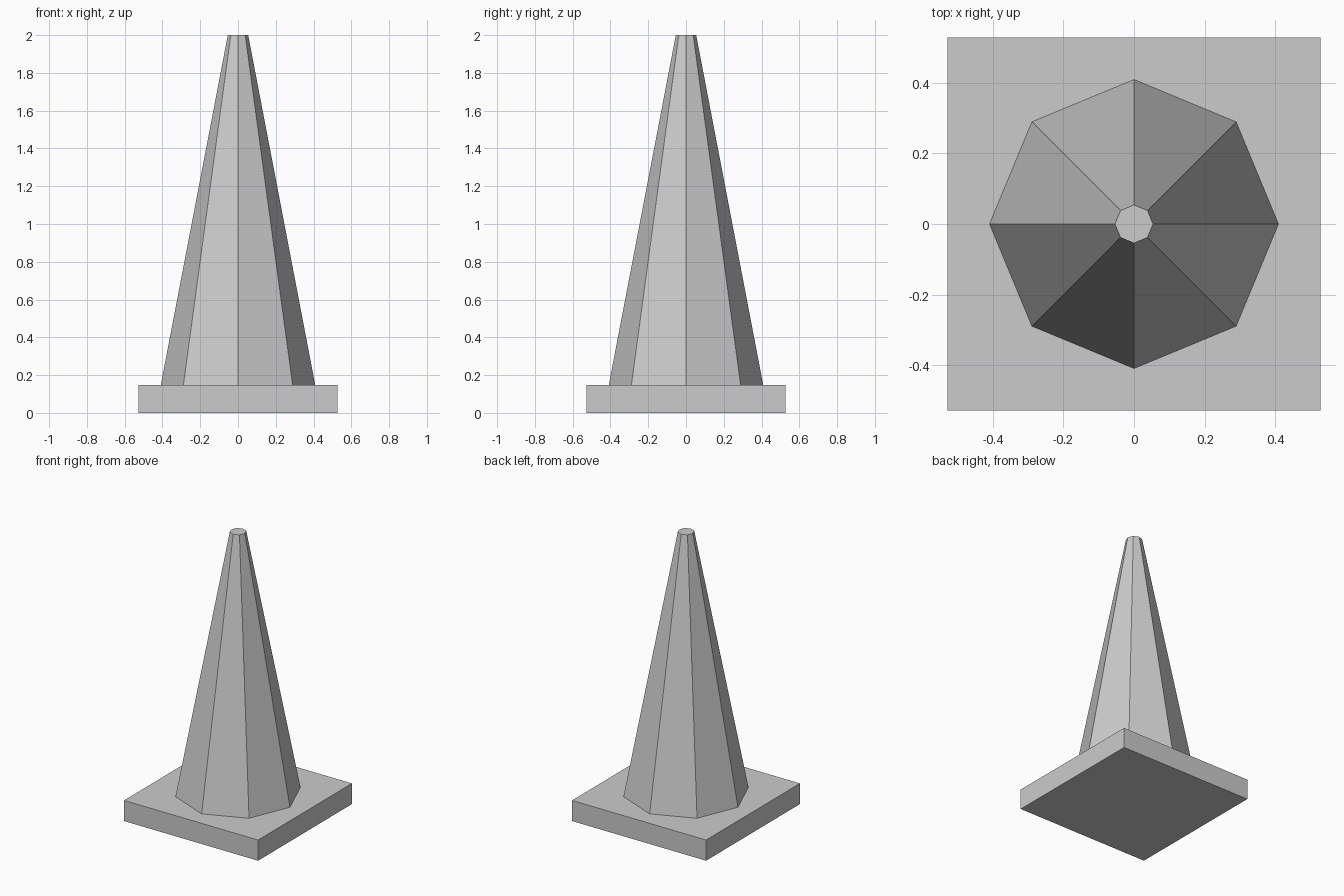
import bpy

cube = bpy.data.objects.get("Cube")
if cube:
    bpy.data.objects.remove(cube, do_unlink=True)

# Single plain grey
grey = bpy.data.materials.new("plain_grey")
grey.use_nodes = True
colour = (0.6, 0.6, 0.6, 1.0)
grey.diffuse_color = colour
grey.node_tree.nodes["Principled BSDF"].inputs["Base Color"].default_value = colour

HEIGHT = 2.0
BASE_WIDTH = 1.055
BASE_HEIGHT = 0.147


def finish(name):
    obj = bpy.context.object
    obj.name = obj.data.name = name
    obj.data.materials.append(grey)
    return obj


# Square base slab
bpy.ops.mesh.primitive_cube_add(size=1, location=(0, 0, BASE_HEIGHT / 2))
base = finish("base_plate")
base.scale = (BASE_WIDTH, BASE_WIDTH, BASE_HEIGHT)

# Eight-sided tapered body with corners on the axes
body_height = HEIGHT - BASE_HEIGHT
bpy.ops.mesh.primitive_cone_add(
    vertices=8, radius1=0.409, radius2=0.054, depth=body_height,
    location=(0, 0, BASE_HEIGHT + body_height / 2))
finish("cone_body")
